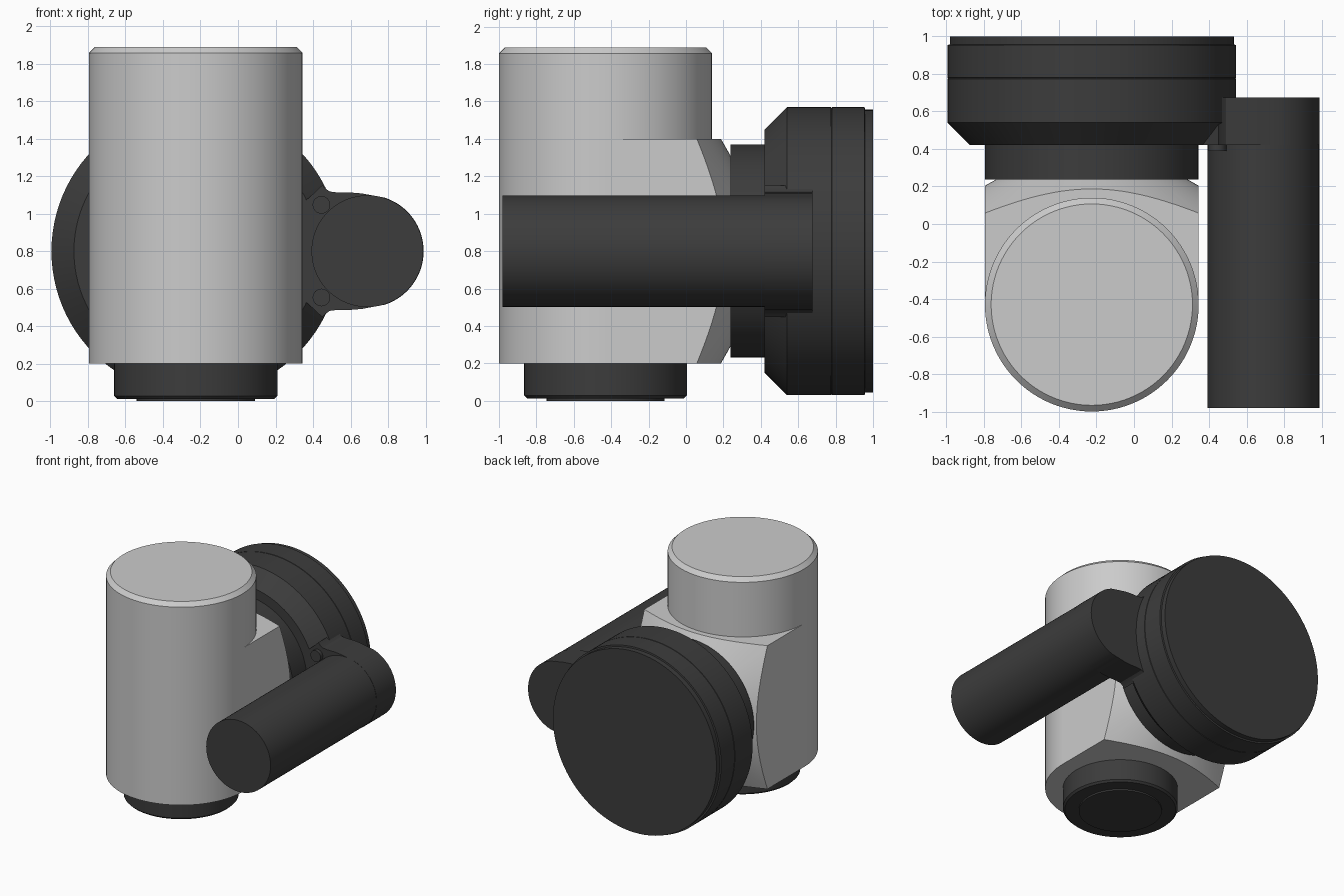
import bpy, bmesh, math
from mathutils import Matrix

cube = bpy.data.objects.get("Cube")
if cube:
    bpy.data.objects.remove(cube, do_unlink=True)


def material(name, value):
    m = bpy.data.materials.new(name)
    m.use_nodes = True
    color = (value, value, value, 1)
    m.diffuse_color = color
    m.node_tree.nodes["Principled BSDF"].inputs["Base Color"].default_value = color
    return m


light = material("light grey", 0.6)
dark = material("charcoal", 0.045)


def finish(name, bm, mat):
    bmesh.ops.recalc_face_normals(bm, faces=bm.faces)
    mesh = bpy.data.meshes.new(name)
    bm.to_mesh(mesh)
    bm.free()
    obj = bpy.data.objects.new(name, mesh)
    bpy.context.collection.objects.link(obj)
    mesh.materials.append(mat)
    smooth(obj)
    return obj


def smooth(obj):
    bpy.ops.object.select_all(action="DESELECT")
    obj.select_set(True)
    bpy.context.view_layer.objects.active = obj
    bpy.ops.object.shade_smooth_by_angle(angle=math.radians(25))


def lathe(name, profile, center, mat, along_y=False, steps=96):
    """Solid of revolution from (radius, height) pairs, capped at both ends."""
    bm = bmesh.new()
    rings = []
    for r, h in profile:
        angles = [math.tau * i / steps for i in range(steps)]
        rings.append([bm.verts.new((r * math.cos(a), r * math.sin(a), h)) for a in angles])
    for a, b in zip(rings, rings[1:]):
        for i in range(steps):
            j = (i + 1) % steps
            bm.faces.new((a[i], a[j], b[j], b[i]))
    bm.faces.new(rings[0])
    bm.faces.new(rings[-1])
    if along_y:
        bm.transform(Matrix.Rotation(-math.pi / 2, 4, "X"))
    bm.transform(Matrix.Translation(center))
    return finish(name, bm, mat)


BX, BY, BZ = -0.225, -0.43, 0.8      # body axis and wheel axis height
HX = 0.69                            # handle axis

# Upright cylindrical body with chamfered top
lathe("body_cylinder", [(0.57, 0.2), (0.57, 1.857), (0.537, 1.89)], (BX, BY, 0), light)

# Square rear housing, its back corners turned off by a cone
bm = bmesh.new()
bmesh.ops.create_cube(bm, size=1)
bm.transform(Matrix.Translation((BX, -0.095, BZ)) @ Matrix.Diagonal((1.14, 0.67, 1.2, 1)))
housing = finish("rear_housing", bm, light)
cone = lathe("housing_cutter", [(1.76, -0.47), (0.51, 0.238), (0.51, 0.24)],
             (BX, 0, BZ), light, along_y=True)
cone.hide_render = True
mod = housing.modifiers.new("turned_corners", "BOOLEAN")
mod.operation = "INTERSECT"
mod.solver = "EXACT"
mod.object = cone
bpy.context.view_layer.objects.active = housing
bpy.ops.object.modifier_apply(modifier=mod.name)
bpy.data.objects.remove(cone, do_unlink=True)
smooth(housing)

# Outlet at the bottom
lathe("bottom_spigot", [(0.315, 0), (0.315, 0.013), (0.42, 0.013), (0.435, 0.028), (0.435, 0.21)],
      (BX, BY, 0), dark)

# Neck and large round cap at the back
lathe("rear_neck", [(0.57, 0.237), (0.57, 0.44)], (BX, 0, BZ), dark, along_y=True)
lathe("rear_cap", [(0.65, 0.42), (0.77, 0.54), (0.77, 0.774), (0.766, 0.776), (0.766, 0.778),
                   (0.77, 0.78), (0.77, 0.955), (0.757, 0.957), (0.757, 1.0)],
      (BX, 0, BZ), dark, along_y=True)

# Side handle tube
lathe("handle_tube", [(0.298, -0.98), (0.298, 0.67)], (HX, 0, BZ), dark, along_y=True)

# Bracket joining handle to cap: filleted edge mirrored below, rounded outer end
upper = [(0.2, 0.25), (0.35, 0.26), (0.4, 0.305), (0.45, 0.352), (0.465, 0.335),
         (0.49, 0.318), (0.53, 0.313), (0.6, 0.313), (0.66, 0.308)]
arc = [(HX + 0.3 * math.sin(a), 0.3 * math.cos(a))
       for a in (math.pi * i / 40 for i in range(4, 37))]
outline = upper + arc + [(x, -z) for x, z in reversed(upper)]
bm = bmesh.new()
face = bm.faces.new([bm.verts.new((x, 0.42, BZ + z)) for x, z in outline])
ext = bmesh.ops.extrude_face_region(bm, geom=[face])
bmesh.ops.translate(bm, vec=(0, 0.255, 0),
                    verts=[v for v in ext["geom"] if isinstance(v, bmesh.types.BMVert)])
finish("handle_bracket", bm, dark)

# Bracket screws
for label, side in (("upper", 1), ("lower", -1)):
    lathe(label + "_screw", [(0.047, 0.39), (0.047, 0.43)],
          (0.445, 0, BZ + side * 0.247), dark, along_y=True, steps=32)
